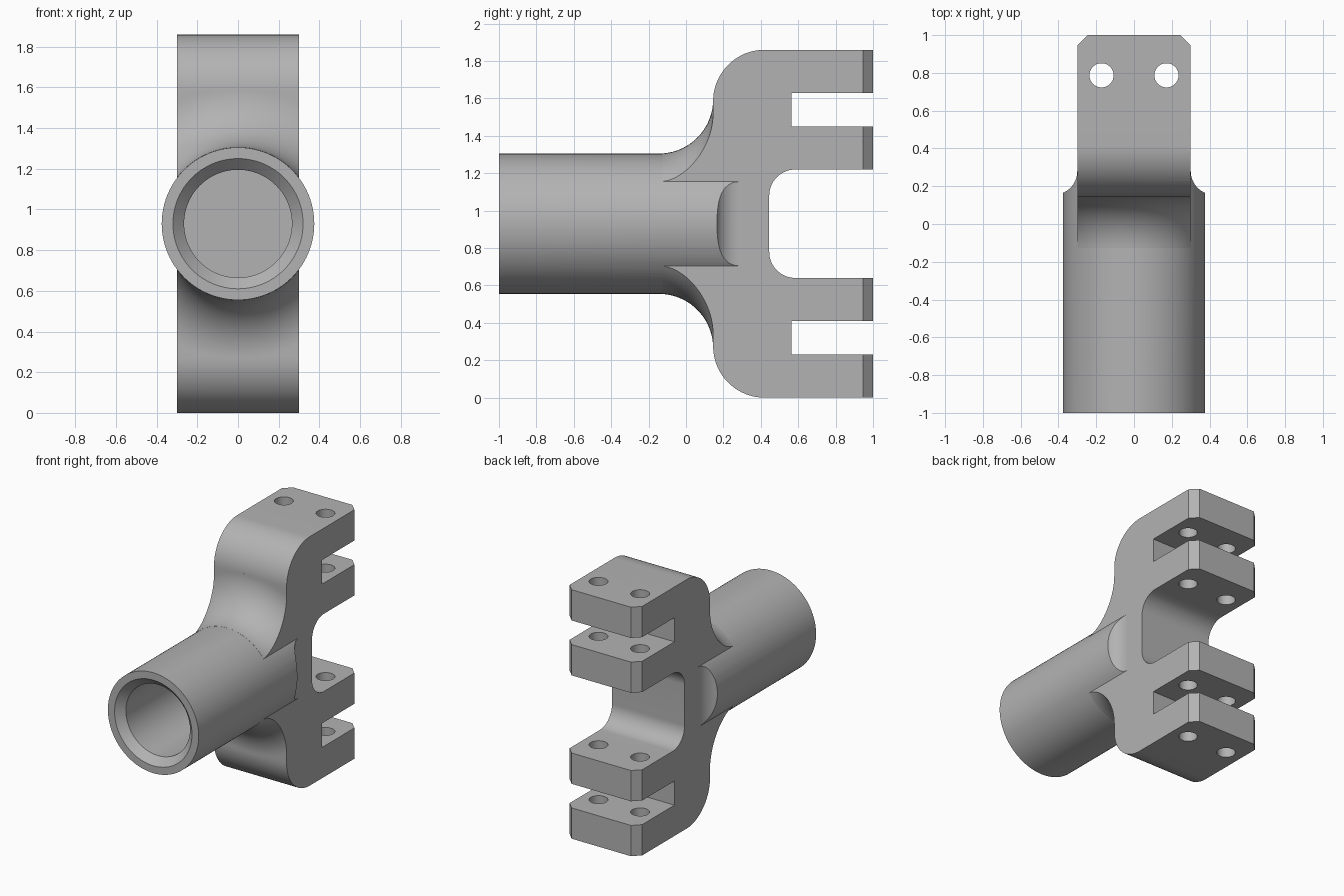
import bpy, bmesh
from math import cos, sin, pi
from mathutils import Matrix, Vector

if "Cube" in bpy.data.objects:
    bpy.data.objects.remove(bpy.data.objects["Cube"])

MID = 0.93        # height of the tube axis
HALF = 0.30       # half width of the yoke
TUBE_R = 0.375
FRONT = 0.145     # front plane of the yoke

steel = bpy.data.materials.new("plain grey metal")
steel.use_nodes = True
steel.diffuse_color = (0.45, 0.45, 0.45, 1)
steel.node_tree.nodes["Principled BSDF"].inputs["Base Color"].default_value = (0.45, 0.45, 0.45, 1)


def finish(name, bm):
    bmesh.ops.remove_doubles(bm, verts=bm.verts, dist=1e-5)
    bmesh.ops.recalc_face_normals(bm, faces=bm.faces)
    mesh = bpy.data.meshes.new(name)
    bm.to_mesh(mesh)
    bm.free()
    mesh.materials.append(steel)
    obj = bpy.data.objects.new(name, mesh)
    bpy.context.collection.objects.link(obj)
    return obj


def arc(cx, cy, r, start, end, steps=20):
    angles = [start + (end - start) * i / steps for i in range(steps + 1)]
    return [(cx + r * cos(a), cy + r * sin(a)) for a in angles]


def extrude(name, outline, place, depth):
    """Prism: place maps an outline point to 3D, depth is the sweep vector."""
    bm = bmesh.new()
    face = bm.faces.new([bm.verts.new(place(*p)) for p in outline])
    swept = bmesh.ops.extrude_face_region(bm, geom=[face], use_keep_orig=True)["geom"]
    bmesh.ops.translate(bm, vec=depth, verts=[v for v in swept if isinstance(v, bmesh.types.BMVert)])
    return finish(name, bm)


def side_prism(name, outline, width=HALF):
    return extrude(name, outline, lambda y, z: (-width, y, z), Vector((2 * width, 0, 0)))


def lathe(name, profile):
    """Solid of revolution round the tube axis from (radius, y) points."""
    bm = bmesh.new()
    verts = [bm.verts.new((r, y, MID)) for r, y in profile]
    edges = [bm.edges.new(pair) for pair in zip(verts, verts[1:])]
    bmesh.ops.spin(bm, geom=verts + edges, cent=(0, 0, MID), axis=(0, 1, 0),
                   angle=2 * pi, steps=96, use_merge=True)
    return finish(name, bm)


def post(name, x, y, r):
    bm = bmesh.new()
    bmesh.ops.create_cone(bm, cap_ends=True, segments=64, radius1=r, radius2=r, depth=3,
                          matrix=Matrix.Translation((x, y, MID)))
    return finish(name, bm)


def combine(target, other, operation):
    mod = target.modifiers.new(operation.lower(), "BOOLEAN")
    mod.operation, mod.solver, mod.object = operation, "EXACT", other
    bpy.context.view_layer.objects.active = target
    bpy.ops.object.modifier_apply(modifier=mod.name)
    bpy.data.objects.remove(other)


# Forked yoke: rounded front, chamfered rear corners
TOP, ROUND = 2 * MID, 0.275
plan_y = FRONT + ROUND
outline = ([(1, 0), (1, TOP)] + arc(plan_y, TOP - ROUND, ROUND, pi / 2, pi)
           + arc(plan_y, ROUND, ROUND, pi, 1.5 * pi))
yoke = side_prism("forked_bracket", outline)
plan = [(-HALF, 0.945), (-0.245, 1), (0.245, 1), (HALF, 0.945), (HALF, 0), (-HALF, 0)]
combine(yoke, extrude("corner_trim", plan, lambda x, y: (x, y, -0.5), Vector((0, 0, 3))), "INTERSECT")

# Wide central opening with rounded inner corners
r = 0.14
gap = ([(1.2, 0.64), (1.2, 1.22)] + arc(0.445 + r, 1.22 - r, r, pi / 2, pi)
       + arc(0.445 + r, 0.64 + r, r, pi, 1.5 * pi))
combine(yoke, side_prism("opening_cutter", gap, 0.5), "DIFFERENCE")

# Clamp slots in both arms
for low, high in ((0.23, 0.41), (1.45, 1.63)):
    slot = [(0.565, low), (1.2, low), (1.2, high), (0.565, high)]
    combine(yoke, side_prism("slot_cutter", slot, 0.5), "DIFFERENCE")

# Tube with hollow reliefs where it runs into the yoke
tube = lathe("tube", [(0, -1), (TUBE_R, -1), (TUBE_R, 0.279), (0, 0.279)])
for side in (-1, 1):
    combine(tube, post("relief_cutter", side * 0.426, 0.28, 0.1257), "DIFFERENCE")

# Flared fillet, clipped to the yoke width
flare_r = 0.29
sweep = arc(TUBE_R + flare_r, FRONT - flare_r, flare_r, pi, pi / 2, 24)[1:]
flare = lathe("flare", [(0, FRONT - flare_r), (0.3, FRONT - flare_r)] + sweep
              + [(TUBE_R + flare_r, 0.2), (0, 0.2)])
combine(flare, side_prism("flare_trim", [(-0.5, -1), (0.5, -1), (0.5, 3), (-0.5, 3)]), "INTERSECT")

combine(yoke, flare, "UNION")
combine(yoke, tube, "UNION")

# Blind bore with a chamfered mouth
bore = [(0, -1.1), (0.32, -1.1), (0.32, -1), (0.265, -0.945), (0.265, 0), (0, 0)]
combine(yoke, lathe("bore_cutter", bore), "DIFFERENCE")

# Bolt holes through every arm
for side in (-1, 1):
    combine(yoke, post("bolt_hole_cutter", side * 0.172, 0.787, 0.064), "DIFFERENCE")

# Smooth curved faces, keep machined edges crisp
bpy.ops.object.select_all(action="DESELECT")
yoke.select_set(True)
bpy.context.view_layer.objects.active = yoke
bpy.ops.object.shade_smooth_by_angle(angle=pi / 7)
